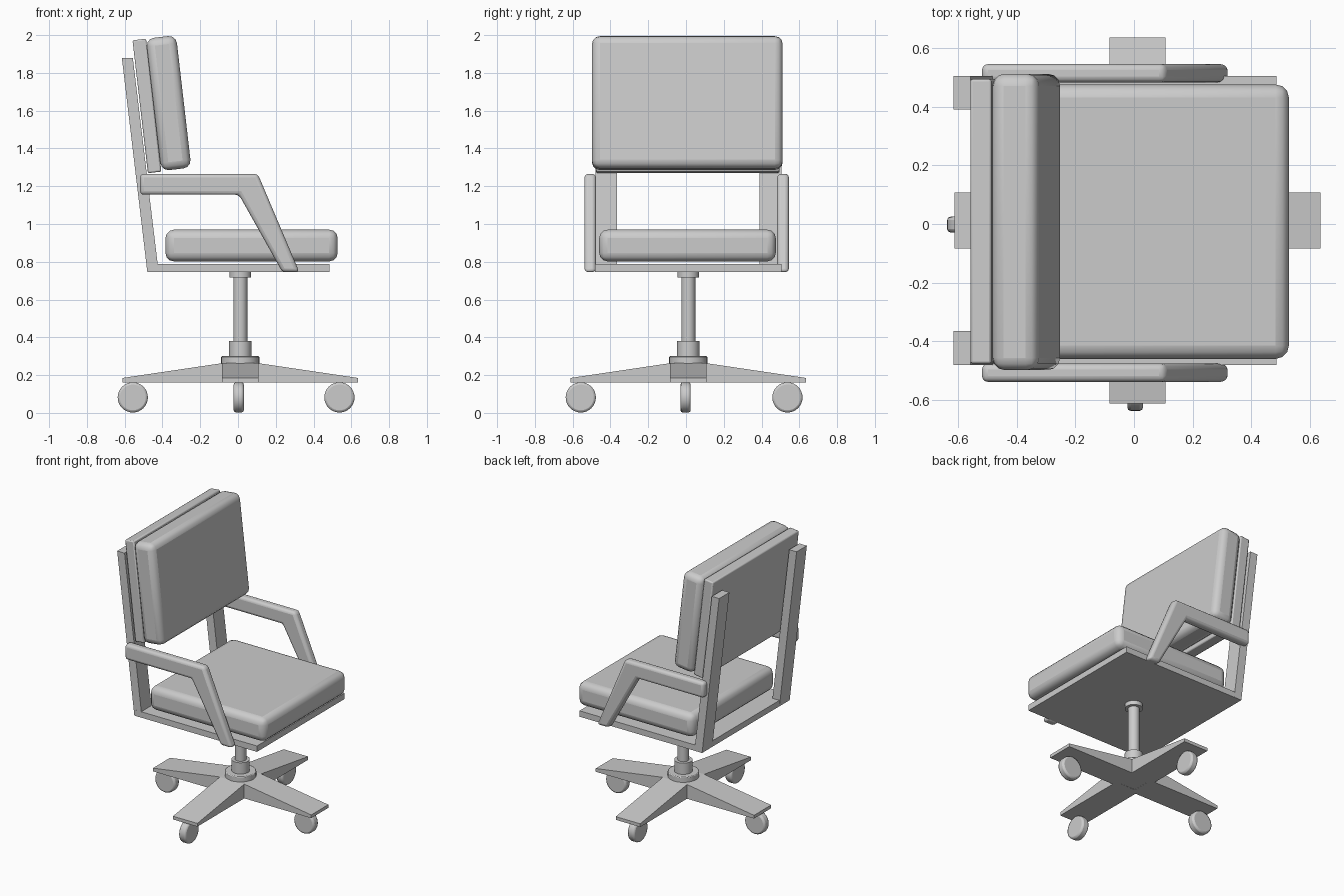
import bpy, bmesh, math
from mathutils import Matrix, Vector

if "Cube" in bpy.data.objects:
    bpy.data.objects.remove(bpy.data.objects["Cube"])

CX = CY = 0.012  # axis of the pedestal


def finish(name, bm, bevel=0, segments=3, smooth=True):
    bmesh.ops.recalc_face_normals(bm, faces=bm.faces)
    me = bpy.data.meshes.new(name)
    bm.to_mesh(me)
    bm.free()
    ob = bpy.data.objects.new(name, me)
    bpy.context.collection.objects.link(ob)
    if bevel:
        m = ob.modifiers.new("bevel", 'BEVEL')
        m.width, m.segments, m.limit_method = bevel, segments, 'ANGLE'
        m.angle_limit = math.radians(30)
    if smooth:
        bpy.ops.object.select_all(action='DESELECT')
        ob.select_set(True)
        bpy.context.view_layer.objects.active = ob
        bpy.ops.object.shade_smooth_by_angle(angle=math.radians(40))
    return ob


def box(name, center, size, tilt=0, bevel=0, segments=3):
    bm = bmesh.new()
    mat = (Matrix.Translation(center) @ Matrix.Rotation(tilt, 4, 'Y')
           @ Matrix.Diagonal((*size, 1)))
    bmesh.ops.create_cube(bm, size=1, matrix=mat)
    return finish(name, bm, bevel, segments, bevel > 0)


def side_profile(name, pts, y0, y1, bevel=0, spin=0, offset=(0, 0, 0)):
    """Extrude an x-z outline from y0 to y1, then turn it about z."""
    bm = bmesh.new()
    face = bm.faces.new([bm.verts.new((x, y0, z)) for x, z in pts])
    ext = bmesh.ops.extrude_face_region(bm, geom=[face])["geom"]
    bmesh.ops.translate(bm, vec=(0, y1 - y0, 0),
                        verts=[g for g in ext if isinstance(g, bmesh.types.BMVert)])
    bm.transform(Matrix.Translation(offset) @ Matrix.Rotation(spin, 4, 'Z'))
    return finish(name, bm, bevel, 3, bevel > 0)


def cylinder(name, center, radius, depth, rot=None, bevel=0):
    bm = bmesh.new()
    mat = Matrix.Translation(center) @ (rot or Matrix())
    bmesh.ops.create_cone(bm, cap_ends=True, segments=32, radius1=radius,
                          radius2=radius, depth=depth, matrix=mat)
    return finish(name, bm, bevel, 2)


# seat plate and cushion
box("seat_plate", (0.003, 0.012, 0.766), (0.965, 0.985, 0.042))
box("seat_cushion", (0.072, 0.008, 0.886), (0.912, 0.935, 0.168), bevel=0.045)

# tilted back: uprights, panel and cushion
upright = [(-0.48, 0.745), (-0.42, 0.745), (-0.557, 1.88), (-0.615, 1.88)]
side_profile("left_upright", upright, 0.39, 0.505)
side_profile("right_upright", upright, -0.48, -0.365)
tilt = -math.radians(6.6)
box("back_panel", (-0.482, 0.009, 1.625), (0.072, 0.97, 0.708), tilt, 0.008, 2)
box("back_cushion", (-0.367, 0.007, 1.640), (0.160, 1.01, 0.705), tilt, 0.042)

# armrests
arm = [(-0.518, 1.265), (0.105, 1.265), (0.325, 0.745), (0.235, 0.745),
       (0.005, 1.155), (-0.518, 1.155)]
side_profile("left_armrest", arm, 0.483, 0.545, 0.02)
side_profile("right_armrest", arm, -0.538, -0.476, 0.02)

# pedestal
for name, r, z0, z1 in (("gas_column", 0.037, 0.28, 0.745),
                        ("seat_collar", 0.058, 0.716, 0.75),
                        ("column_sleeve", 0.059, 0.29, 0.38),
                        ("hub_cap", 0.101, 0.255, 0.30)):
    cylinder(name, (CX, CY, (z0 + z1) / 2), r, z1 - z0,
             bevel=0.005 if name == "hub_cap" else 0)
box("hub", (CX, CY, 0.213), (0.194, 0.194, 0.1))

# four tapering legs with casters
leg = [(0.06, 0.162), (0.623, 0.162), (0.623, 0.185), (0.097, 0.263), (0.06, 0.263)]
for i in range(4):
    a = i * math.pi / 2
    side_profile(f"base_leg_{i + 1}", leg, -0.096, 0.096, spin=a, offset=(CX, CY, 0))
    spin = Matrix.Rotation(a, 4, 'Z')
    pos = Vector((-0.01 if i % 2 == 0 else 0.004,
                  -0.01 if i % 2 else -0.002, 0.082)) + spin @ Vector((0.547, 0, 0))
    cylinder(f"caster_{i + 1}", pos, 0.08, 0.054,
             spin @ Matrix.Rotation(math.pi / 2, 4, 'X'), 0.012)
